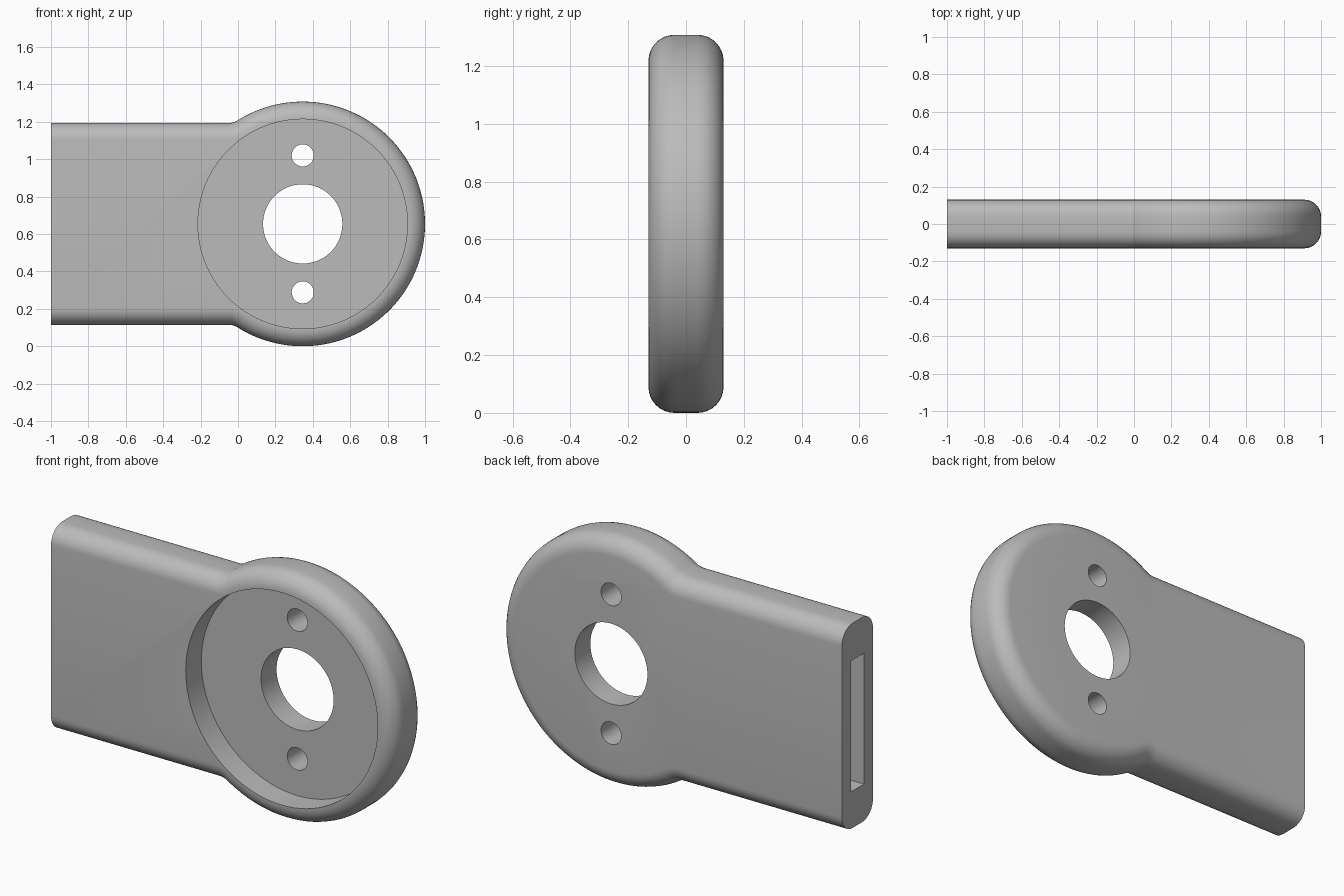
import bpy, bmesh
from math import sin, cos, pi, sqrt, atan2, radians

cube = bpy.data.objects.get("Cube")
if cube:
    bpy.data.objects.remove(cube, do_unlink=True)

CX, CZ = 0.346, 0.654      # disc centre
R = 0.654                  # disc radius
H = 0.54                   # half height of the handle
NECK = 0.08                # concave neck fillet
T = 0.13                   # half thickness
EDGE = 0.09                # edge rounding

grey = bpy.data.materials.new("plain_grey")
grey.use_nodes = True
color = (0.5, 0.5, 0.5, 1)
grey.diffuse_color = color
grey.node_tree.nodes["Principled BSDF"].inputs["Base Color"].default_value = color

neck_x = -sqrt((R + NECK) ** 2 - (H + NECK) ** 2)
neck_z = H + NECK
neck_angle = atan2(neck_z, neck_x)


def outline(d):
    """Plate outline, moved inward by d."""
    half = [(-1 - CX, H - d)]
    for i in range(9):
        a = -pi / 2 + (neck_angle - pi / 2) * i / 8
        half.append((neck_x + (NECK + d) * cos(a), neck_z + (NECK + d) * sin(a)))
    for i in range(1, 49):
        a = neck_angle * (1 - i / 48)
        half.append(((R - d) * cos(a), (R - d) * sin(a)))
    return half + [(x, -z) for x, z in reversed(half[:-1])]


def finish(bm, name):
    bmesh.ops.recalc_face_normals(bm, faces=bm.faces)
    mesh = bpy.data.meshes.new(name)
    bm.to_mesh(mesh)
    bm.free()
    obj = bpy.data.objects.new(name, mesh)
    bpy.context.collection.objects.link(obj)
    mesh.materials.append(grey)
    return obj


# Rounded plate: handle and disc lofted through the thickness
bm = bmesh.new()
steps = [EDGE * (1 - cos(pi / 2 * i / 8)) for i in range(9)]
profile = [(-T + s, EDGE - sqrt(EDGE ** 2 - (EDGE - s) ** 2)) for s in steps]
profile += [(-y, d) for y, d in reversed(profile)]
rings = [[bm.verts.new((CX + x, y, CZ + z)) for x, z in outline(d)] for y, d in profile]
for a, b in zip(rings, rings[1:]):
    for i in range(len(a)):
        j = (i + 1) % len(a)
        bm.faces.new((a[i], a[j], b[j], b[i]))
bm.faces.new(rings[0])
bm.faces.new(rings[-1])
end = [f for f in bm.faces if all(v.co.x < -0.9999 for v in f.verts)]
bmesh.ops.dissolve_faces(bm, faces=end)
plate = finish(bm, "mounting_plate")


def cut(cutter):
    mod = plate.modifiers.new(cutter.name, "BOOLEAN")
    mod.operation = "DIFFERENCE"
    mod.solver = "EXACT"
    mod.object = cutter
    bpy.context.view_layer.objects.active = plate
    bpy.ops.object.modifier_apply(modifier=mod.name)
    bpy.data.objects.remove(cutter, do_unlink=True)


def round_cutter(name, radius, z, y0, y1, sides):
    bm = bmesh.new()
    ends = [[bm.verts.new((CX + radius * cos(2 * pi * i / sides), y,
                           z + radius * sin(2 * pi * i / sides)))
             for i in range(sides)] for y in (y0, y1)]
    for i in range(sides):
        j = (i + 1) % sides
        bm.faces.new((ends[0][i], ends[0][j], ends[1][j], ends[1][i]))
    for ring in ends:
        bm.faces.new(ring)
    return finish(bm, name)


# Front recess, centre bore and two screw holes
cut(round_cutter("recess", 0.56, CZ, -0.3, 0, 96))
cut(round_cutter("centre_bore", 0.212, CZ, -0.3, 0.3, 64))
for side in (-1, 1):
    cut(round_cutter("screw_hole", 0.059, CZ + side * 0.366, -0.3, 0.3, 32))

# Slot in the open end of the handle
bm = bmesh.new()
bmesh.ops.create_cube(bm, size=1)
for v in bm.verts:
    v.co = (-1 + v.co.x * 1.2, v.co.y * 0.11, CZ + v.co.z * 0.69)
cut(finish(bm, "end_slot"))

# Smooth shading with sharp rims
bpy.ops.object.select_all(action="DESELECT")
plate.select_set(True)
bpy.context.view_layer.objects.active = plate
bpy.ops.object.shade_smooth_by_angle(angle=radians(30))
